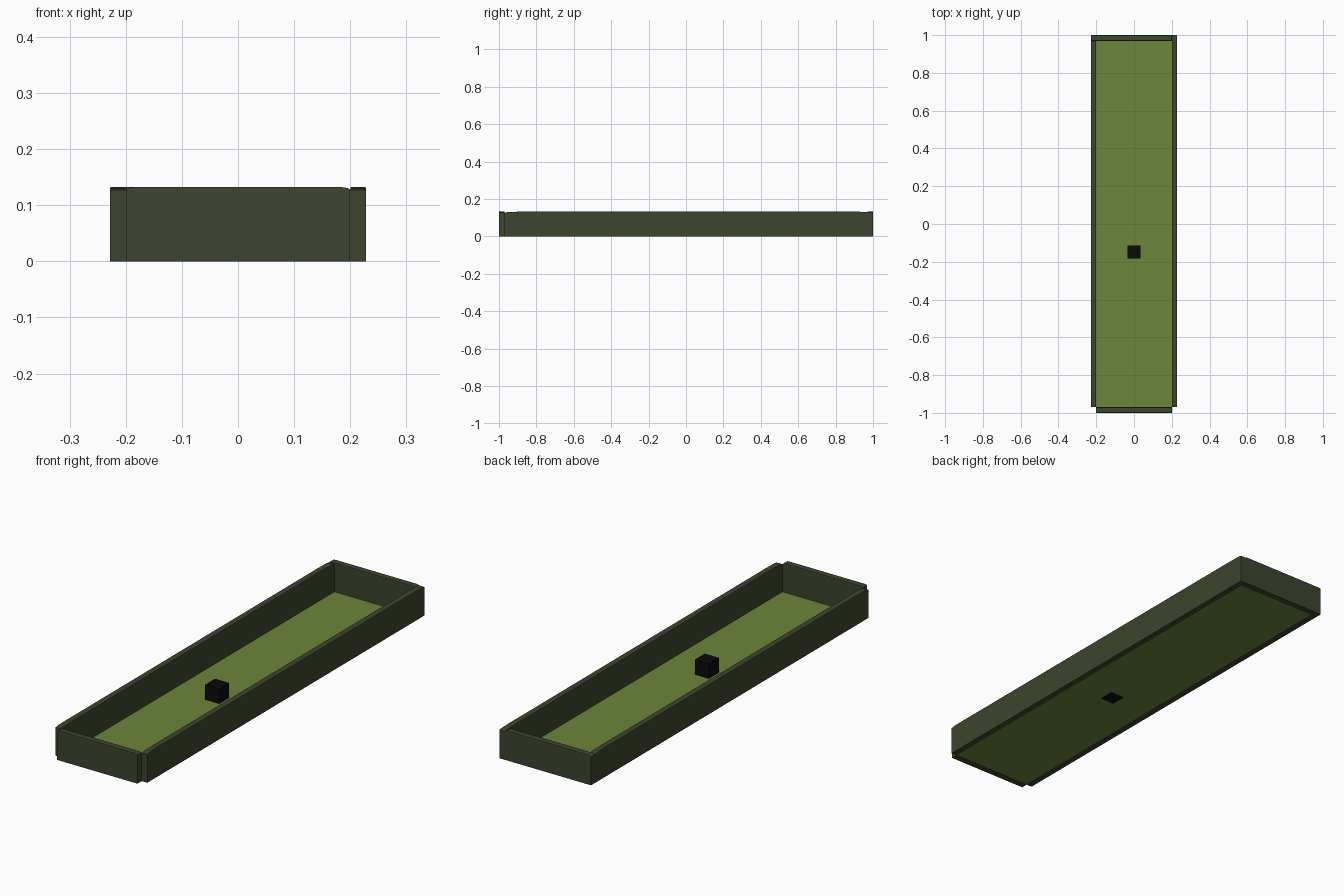
import bpy, bmesh

if "Cube" in bpy.data.objects:
    bpy.data.objects.remove(bpy.data.objects["Cube"])


def material(name, rgb):
    m = bpy.data.materials.new(name)
    m.diffuse_color = (*rgb, 1.0)
    m.use_nodes = True
    m.node_tree.nodes["Principled BSDF"].inputs["Base Color"].default_value = m.diffuse_color
    return m


WALL = material("dark olive", (0.045, 0.060, 0.026))
FLOOR = material("grass green", (0.150, 0.238, 0.042))
BLACK = material("black", (0.003, 0.003, 0.003))


def box(name, lo, hi, mat, bevel=0.0):
    """Box between two corners; the bevel softens the top edges in proportion to each side."""
    bm = bmesh.new()
    bmesh.ops.create_cube(bm, size=1.0)
    if bevel:
        top = [e for e in bm.edges if all(v.co.z > 0 for v in e.verts)]
        bmesh.ops.bevel(bm, geom=top, offset=bevel, segments=2, profile=0.5,
                        affect='EDGES')
    for v in bm.verts:
        v.co = [lo[i] + (v.co[i] + 0.5) * (hi[i] - lo[i]) for i in range(3)]
    me = bpy.data.meshes.new(name)
    bm.to_mesh(me)
    bm.free()
    me.materials.append(mat)
    ob = bpy.data.objects.new(name, me)
    bpy.context.collection.objects.link(ob)
    return ob


X, XI = 0.228, 0.20     # outer and inner half width
Y, YI = 1.0, 0.97       # outer and inner half length
H = 0.132               # wall height

# Four walls, lapped at the back corners and notched at the front ones
for name, x0, x1, y0, y1 in (
    ("front_wall", -XI, XI, -Y, -YI),
    ("back_wall", -X, XI, YI, Y),
    ("left_wall", -X, -XI, -YI, YI),
    ("right_wall", XI, X, -YI, Y),
):
    box(name, (x0, y0, 0), (x1, y1, H), WALL, 0.035)

# Thin floor panel
box("floor", (-XI, -YI, 0.001), (XI, YI, 0.003), FLOOR)

# Small block standing on the floor
box("block", (-0.035, -0.183, 0), (0.035, -0.113, 0.07), BLACK)
